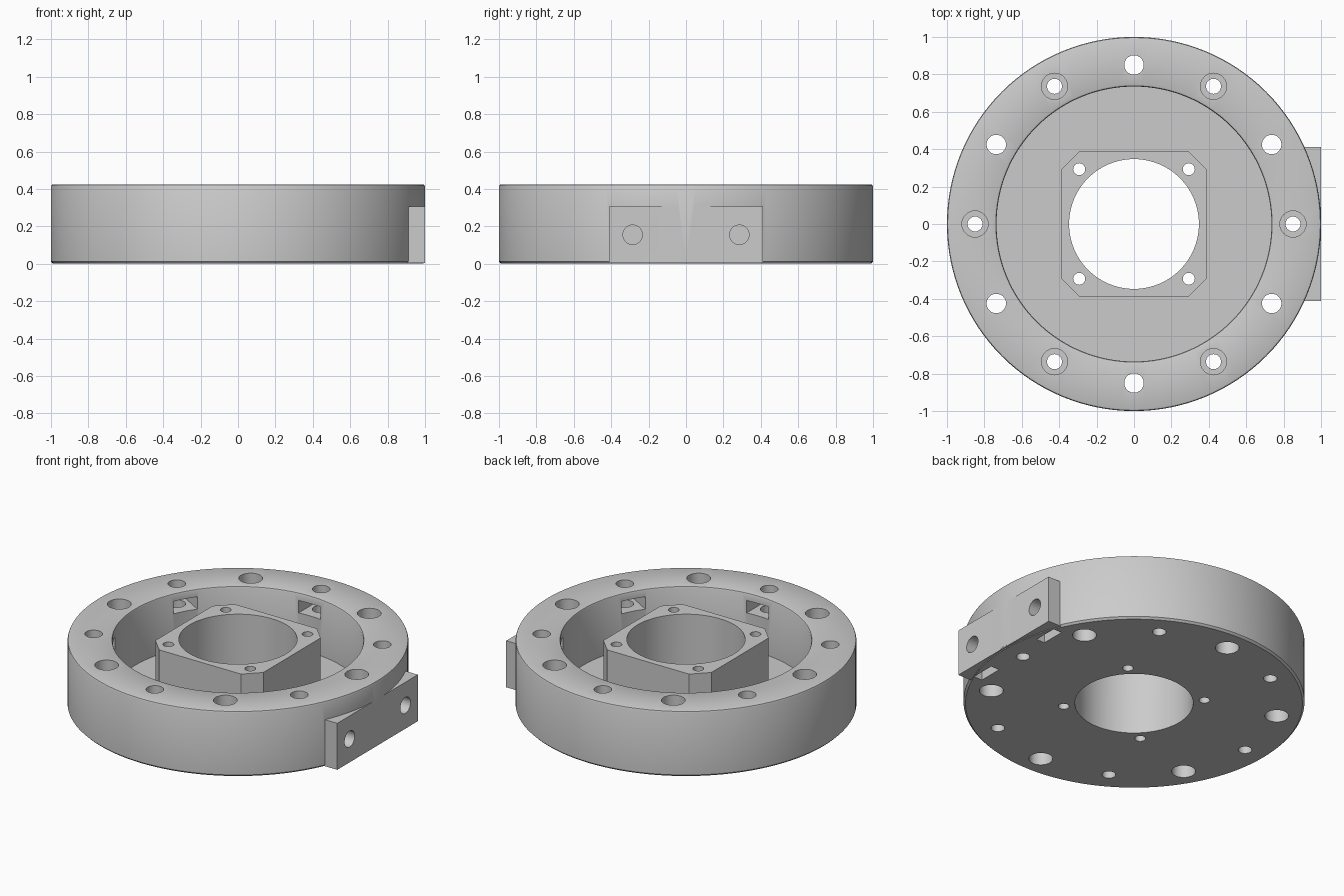
import bpy, bmesh, math
from mathutils import Matrix, Vector

cube = bpy.data.objects.get("Cube")
if cube:
    bpy.data.objects.remove(cube, do_unlink=True)

HEIGHT, FLOOR, BORE, RECESS, BOLT_CIRCLE = 0.425, 0.06, 0.347, 0.735, 0.85

grey = bpy.data.materials.new("plain grey")
grey.use_nodes = True
colour = (0.6, 0.6, 0.6, 1)
grey.diffuse_color = colour
grey.node_tree.nodes["Principled BSDF"].inputs["Base Color"].default_value = colour


def add_object(name, bm):
    bmesh.ops.recalc_face_normals(bm, faces=bm.faces[:])
    mesh = bpy.data.meshes.new(name)
    bm.to_mesh(mesh)
    bm.free()
    mesh.materials.append(grey)
    obj = bpy.data.objects.new(name, mesh)
    bpy.context.scene.collection.objects.link(obj)
    return obj


def lathe(name, profile, steps):
    bm = bmesh.new()
    rings = []
    for i in range(steps):
        a = math.tau * i / steps
        rings.append([bm.verts.new((r * math.cos(a), r * math.sin(a), z)) for r, z in profile])
    for i in range(steps):
        r0, r1 = rings[i], rings[(i + 1) % steps]
        for j in range(len(profile)):
            k = (j + 1) % len(profile)
            bm.faces.new((r0[j], r1[j], r1[k], r0[k]))
    return add_object(name, bm)


def prism(name, outline, z0, z1):
    bm = bmesh.new()
    base = bm.faces.new([bm.verts.new((x, y, z0)) for x, y in outline])
    top = bmesh.ops.extrude_face_region(bm, geom=[base])["geom"]
    bmesh.ops.translate(bm, vec=(0, 0, z1 - z0),
                        verts=[v for v in top if isinstance(v, bmesh.types.BMVert)])
    return add_object(name, bm)


def box(name, low, high, turn=0):
    low, high = Vector(low), Vector(high)
    bm = bmesh.new()
    place = (Matrix.Rotation(turn, 4, "Z") @ Matrix.Translation((low + high) / 2)
             @ Matrix.Diagonal((*(high - low), 1)))
    bmesh.ops.create_cube(bm, size=1, matrix=place)
    return add_object(name, bm)


def rod(name, start, end, radius, sides=32):
    start, end = Vector(start), Vector(end)
    axis = end - start
    place = Matrix.Translation((start + end) / 2) @ axis.to_track_quat("Z", "Y").to_matrix().to_4x4()
    bm = bmesh.new()
    bmesh.ops.create_cone(bm, cap_ends=True, segments=sides, radius1=radius, radius2=radius,
                          depth=axis.length, matrix=place)
    return add_object(name, bm)


def combine(target, tool, operation):
    mod = target.modifiers.new(tool.name, "BOOLEAN")
    mod.operation, mod.solver, mod.object = operation, "EXACT", tool
    tool.hide_render = True
    bpy.context.view_layer.objects.active = target
    bpy.ops.object.modifier_apply(modifier=mod.name)
    bpy.data.objects.remove(tool, do_unlink=True)


# Round housing with a wide recess and softened rim edges
c = 0.012
housing = lathe("round_housing", [
    (0.2, 0), (1 - c, 0), (1, c), (1, HEIGHT - c), (1 - c * 0.3, HEIGHT - c * 0.3),
    (1 - c, HEIGHT), (RECESS + c, HEIGHT), (RECESS + c * 0.3, HEIGHT - c * 0.3),
    (RECESS, HEIGHT - c), (RECESS, FLOOR), (0.2, FLOOR)], 128)

# Central boss: a square with clipped corners
s, k = 0.387, 0.293
boss = prism("central_boss", [(s, -k), (s, k), (k, s), (-k, s), (-s, k), (-s, -k), (-k, -s), (k, -s)],
             FLOOR - 0.03, HEIGHT)
combine(housing, boss, "UNION")

# Side mounting block
combine(housing, box("mounting_block", (0.8, -0.412, 0.004), (0.999, 0.412, 0.305)), "UNION")

# Main bore and the four small holes in the boss corners
combine(housing, rod("bore", (0, 0, -0.1), (0, 0, 0.6), BORE, 96), "DIFFERENCE")
for x in (-0.293, 0.293):
    for y in (-0.293, 0.293):
        combine(housing, rod("boss_hole", (x, y, -0.1), (x, y, 0.6), 0.032, 24), "DIFFERENCE")

# Bolt circle: alternate top counterbores and bottom counterbores with nut slots
for i in range(12):
    a = math.tau * i / 12
    x, y = BOLT_CIRCLE * math.cos(a), BOLT_CIRCLE * math.sin(a)
    if i % 2 == 0:
        combine(housing, rod("bolt_hole", (x, y, -0.1), (x, y, 0.6), 0.04), "DIFFERENCE")
        combine(housing, rod("top_counterbore", (x, y, HEIGHT - 0.1), (x, y, 0.6), 0.07), "DIFFERENCE")
    else:
        combine(housing, rod("bolt_hole", (x, y, -0.1), (x, y, 0.6), 0.052), "DIFFERENCE")
        combine(housing, rod("bottom_counterbore", (x, y, -0.1), (x, y, 0.1), 0.07), "DIFFERENCE")
        combine(housing, box("nut_slot", (0.68, -0.078, 0.295), (0.93, 0.078, 0.375), a), "DIFFERENCE")

# Block screw holes, each crossing a nut slot open at the bottom
for y in (-0.285, 0.285):
    combine(housing, rod("block_hole", (0.79, y, 0.155), (1.1, y, 0.155), 0.052), "DIFFERENCE")
    combine(housing, box("block_nut_slot", (0.86, y - 0.078, -0.1), (0.92, y + 0.078, 0.235)), "DIFFERENCE")

# Smooth round walls, sharp machined edges
bpy.ops.object.select_all(action="DESELECT")
housing.select_set(True)
bpy.context.view_layer.objects.active = housing
bpy.ops.object.shade_smooth_by_angle(angle=math.radians(25))
